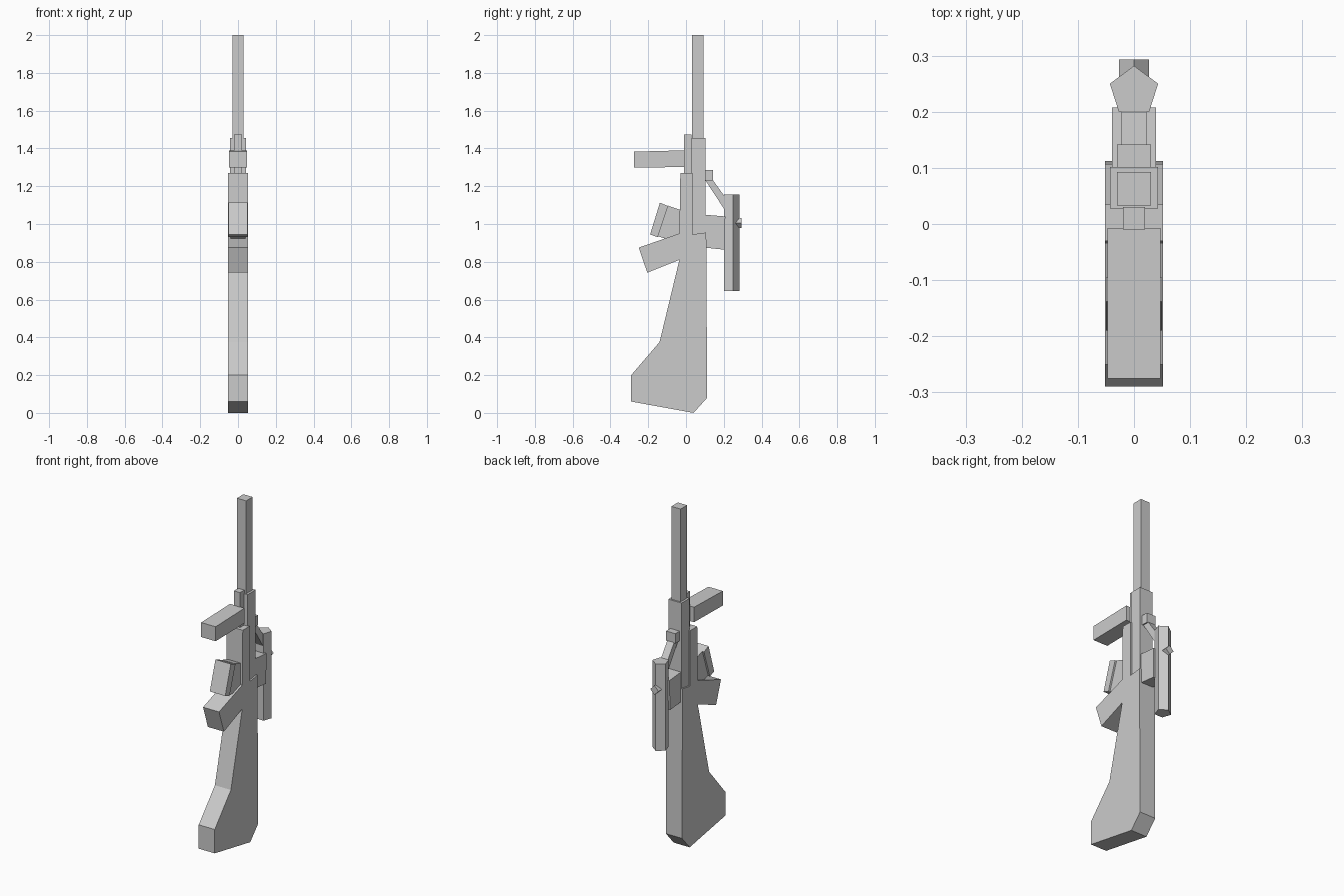
import bpy
import bmesh
from mathutils import Vector

cube = bpy.data.objects.get("Cube")
if cube:
    bpy.data.objects.remove(cube, do_unlink=True)

grey = bpy.data.materials.new("light grey")
grey.use_nodes = True
colour = (0.6, 0.6, 0.6, 1)
grey.diffuse_color = colour
grey.node_tree.nodes["Principled BSDF"].inputs["Base Color"].default_value = colour


def prism(name, start, end):
    """Flat-sided solid between two matching outlines."""
    bm = bmesh.new()
    face = bm.faces.new([bm.verts.new(p) for p in start])
    n = len(start)
    far = [bm.verts.new(p) for p in end]
    near = list(face.verts)
    bm.faces.new(far[::-1])
    for i in range(n):
        j = (i + 1) % n
        bm.faces.new((near[j], near[i], far[i], far[j]))
    bmesh.ops.recalc_face_normals(bm, faces=bm.faces)
    mesh = bpy.data.meshes.new(name)
    bm.to_mesh(mesh)
    bm.free()
    mesh.materials.append(grey)
    obj = bpy.data.objects.new(name, mesh)
    bpy.context.collection.objects.link(obj)
    return obj


def side_profile(name, half_width, outline):
    """Extrude a (y, z) outline symmetrically across x."""
    return prism(name, [(-half_width, y, z) for y, z in outline],
                 [(half_width, y, z) for y, z in outline])


def box(name, half_width, y0, y1, z0, z1):
    return side_profile(name, half_width, [(y0, z0), (y1, z0), (y1, z1), (y0, z1)])


# Stock, angled grip and receiver as one continuous outline
side_profile("stock_and_receiver", 0.052, [
    (-0.29, 0.06), (0.04, 0), (0.112, 0.08), (0.107, 0.955), (0.035, 0.945),
    (0.035, 1.27), (-0.03, 1.27), (-0.035, 0.95), (-0.25, 0.875),
    (-0.205, 0.742), (-0.035, 0.81), (-0.14, 0.375), (-0.29, 0.2)])

# Barrel group
box("handguard", 0.043, 0.028, 0.102, 0.93, 1.455)
box("barrel", 0.03, 0.033, 0.093, 1.44, 2)
box("front_rail", 0.02, -0.01, 0.03, 1.25, 1.475)
side_profile("foregrip", 0.047, [(-0.275, 1.298), (-0.007, 1.302),
                                 (-0.007, 1.39), (-0.275, 1.383)])

# Tilted magazine with wider base plate
side_profile("magazine", 0.04, [(-0.15, 0.935), (-0.03, 0.9),
                                (-0.025, 1.073), (-0.095, 1.097)])
side_profile("magazine_plate", 0.05, [(-0.19, 0.945), (-0.15, 0.93),
                                      (-0.095, 1.095), (-0.138, 1.113)])

# Scope mounts
side_profile("scope_mount", 0.039, [(0.09, 0.876), (0.205, 0.864),
                                    (0.208, 1.04), (0.09, 1.05)])
box("strut_block", 0.03, 0.095, 0.142, 1.23, 1.287)
side_profile("scope_strut", 0.022, [(0.1, 1.235), (0.137, 1.24),
                                    (0.205, 1.145), (0.205, 1.075)])

# Five-sided scope tube with diamond knob
tube = [(0, 0.282), (0.043, 0.25), (0.027, 0.2), (-0.027, 0.2), (-0.043, 0.25)]
prism("scope", [(x, y, 0.645) for x, y in tube], [(x, y, 1.155) for x, y in tube])
diamond = [Vector((0.027, 0, 0)), Vector((0, 0, 0.027)),
           Vector((-0.027, 0, 0)), Vector((0, 0, -0.027))]
prism("scope_knob", [v + Vector((0, 0.26, 1.005)) for v in diamond],
      [v + Vector((0, 0.293, 1.005)) for v in diamond])
